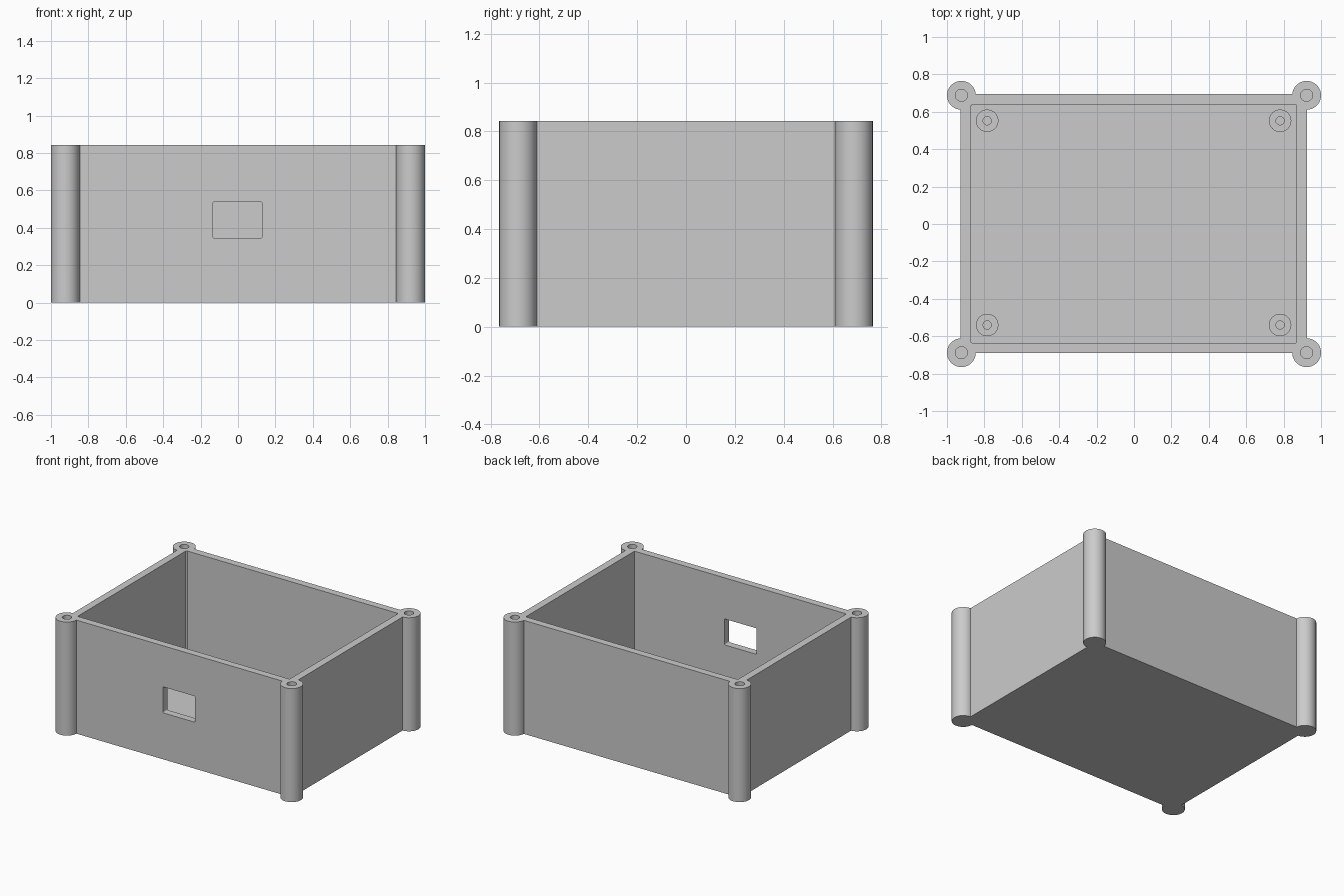
import bpy, bmesh, math

if "Cube" in bpy.data.objects:
    bpy.data.objects.remove(bpy.data.objects["Cube"])

H = 0.843          # overall height
FLOOR = 0.055      # floor thickness
grey = bpy.data.materials.new("light_grey_plastic")
grey.diffuse_color = (0.6, 0.6, 0.6, 1)
grey.use_nodes = True
grey.node_tree.nodes["Principled BSDF"].inputs["Base Color"].default_value = grey.diffuse_color


def finish(name, bm):
    mesh = bpy.data.meshes.new(name)
    bm.to_mesh(mesh)
    bm.free()
    mesh.materials.append(grey)
    ob = bpy.data.objects.new(name, mesh)
    bpy.context.collection.objects.link(ob)
    return ob


def box(name, x0, x1, y0, y1, z0, z1, round_y=0.0):
    bm = bmesh.new()
    bmesh.ops.create_cube(bm, size=1)
    for v in bm.verts:
        v.co = ((x0 + x1) / 2 + v.co.x * (x1 - x0),
                (y0 + y1) / 2 + v.co.y * (y1 - y0),
                (z0 + z1) / 2 + v.co.z * (z1 - z0))
    if round_y:  # round the edges that run front to back
        edges = [e for e in bm.edges
                 if abs(e.verts[0].co.y - e.verts[1].co.y) > 1e-4]
        bmesh.ops.bevel(bm, geom=edges, offset=round_y, segments=4,
                        profile=0.5, affect='EDGES')
    return finish(name, bm)


def cylinder(name, x, y, r, z0, z1, sides=64):
    bm = bmesh.new()
    bmesh.ops.create_cone(bm, cap_ends=True, segments=sides, radius1=r,
                          radius2=r, depth=z1 - z0)
    bmesh.ops.translate(bm, verts=bm.verts, vec=(x, y, (z0 + z1) / 2))
    return finish(name, bm)


def combine(target, tool, operation):
    bpy.context.view_layer.objects.active = target
    mod = target.modifiers.new("combine", 'BOOLEAN')
    mod.operation = operation
    mod.solver = 'EXACT'
    mod.object = tool
    bpy.ops.object.modifier_apply(modifier=mod.name)
    bpy.data.objects.remove(tool, do_unlink=True)


def smooth(ob):
    bpy.ops.object.select_all(action='DESELECT')
    ob.select_set(True)
    bpy.context.view_layer.objects.active = ob
    bpy.ops.object.shade_smooth_by_angle(angle=math.radians(30))


# Open box with floor
case = box("enclosure_case", -0.928, 0.924, -0.689, 0.694, 0, H)
combine(case, box("cavity", -0.873, 0.868, -0.635, 0.640, FLOOR, H + 0.1),
        'DIFFERENCE')

# Corner screw posts, merged into the walls, with blind holes
corners = [(sx, sy) for sx in (-1, 1) for sy in (-1, 1)]
for sx, sy in corners:
    x, y = sx * 0.923, sy * 0.688
    combine(case, cylinder("post", x, y, 0.077, 0, H), 'UNION')
for sx, sy in corners:
    x, y = sx * 0.923, sy * 0.688
    combine(case, cylinder("post_hole", x, y, 0.032, FLOOR, H + 0.1, 48),
            'DIFFERENCE')

# Connector window in the front wall
combine(case, box("window", -0.135, 0.129, -0.8, -0.58, 0.345, 0.538, 0.008),
        'DIFFERENCE')
smooth(case)

# Board standoffs on the floor
for i, (sx, sy) in enumerate(corners):
    x, y = sx * 0.783 - 0.002, sy * 0.546 + 0.006
    s = cylinder(f"board_standoff_{i + 1}", x, y, 0.06, FLOOR - 0.01, 0.128, 48)
    combine(s, cylinder("standoff_hole", x, y, 0.022, FLOOR, 0.2, 32),
            'DIFFERENCE')
    smooth(s)
